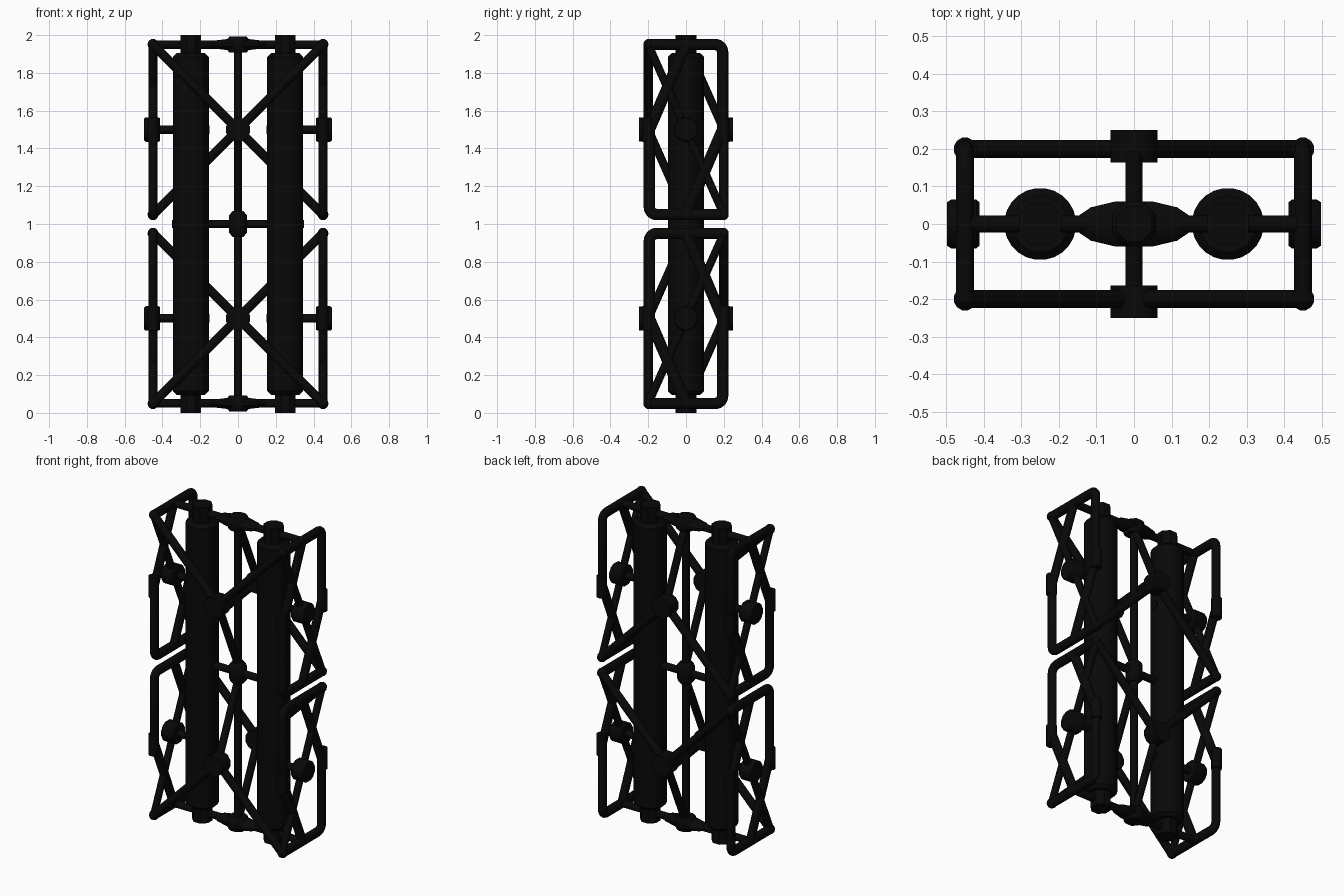
import bpy, bmesh, math
from mathutils import Vector

if "Cube" in bpy.data.objects:
    bpy.data.objects.remove(bpy.data.objects["Cube"])

black = bpy.data.materials.new("matte_black")
black.diffuse_color = (0.0025, 0.0025, 0.0025, 1)
black.use_nodes = True
black.node_tree.nodes["Principled BSDF"].inputs["Base Color"].default_value = black.diffuse_color


def finish(name, bm):
    me = bpy.data.meshes.new(name)
    bmesh.ops.recalc_face_normals(bm, faces=bm.faces)
    bm.to_mesh(me)
    bm.free()
    me.materials.append(black)
    ob = bpy.data.objects.new(name, me)
    bpy.context.collection.objects.link(ob)
    bpy.ops.object.select_all(action='DESELECT')
    ob.select_set(True)
    bpy.context.view_layer.objects.active = ob
    bpy.ops.object.shade_smooth_by_angle(angle=math.radians(40))
    return ob


def skin(name, rings):
    """Join rings of points into a capped tube."""
    bm = bmesh.new()
    rings = [[bm.verts.new(p) for p in ring] for ring in rings]
    n = len(rings[0])
    for a, b in zip(rings, rings[1:]):
        for i in range(n):
            j = (i + 1) % n
            bm.faces.new((a[i], a[j], b[j], b[i]))
    bm.faces.new(rings[0])
    bm.faces.new(rings[-1])
    return finish(name, bm)


def lathe(name, center, axis, profile, sides=16, squash=(1, 1, 1)):
    """Spin (offset, radius) pairs around an axis through center."""
    rot = Vector(axis).to_track_quat('Z', 'Y')
    rings = []
    for h, r in profile:
        ring = []
        for i in range(sides):
            a = 2 * math.pi * (i + 0.5) / sides
            p = rot @ Vector((r * math.cos(a), r * math.sin(a), h))
            ring.append(Vector([c * k for c, k in zip(p, squash)]) + Vector(center))
        rings.append(ring)
    return skin(name, rings)


def tube(name, a, b, r=0.023):
    a, b = Vector(a), Vector(b)
    return lathe(name, a, b - a, [(0, r), ((b - a).length, r)], 12)


def ball(name, p, r=0.03):
    prof = [(-r * math.cos(math.pi * k / 8), max(r * math.sin(math.pi * k / 8), 0.002))
            for k in range(9)]
    lathe(name, p, (0, 0, 1), prof, 12)


def bent_pipe(name, x, path, rx, rp, sides=12):
    """Sweep an oval along a path of (y, z) points in the plane at x."""
    pts = [Vector((x, y, z)) for y, z in path]
    rings = []
    for k, p in enumerate(pts):
        d0 = (p - pts[k - 1]).normalized() if k else (pts[1] - p).normalized()
        d1 = (pts[k + 1] - p).normalized() if k < len(pts) - 1 else d0
        t = (d0 + d1).normalized()
        side = t.cross(Vector((1, 0, 0))) * (rp / max(t.dot(d0), 0.5))
        rings.append([p + side * math.cos(a) + Vector((rx * math.sin(a), 0, 0))
                      for a in (2 * math.pi * i / sides for i in range(sides))])
    skin(name, rings)


# Twin tanks with chamfered shoulders and end necks
for s in (-1, 1):
    x = 0.25 * s
    lathe("tank", (x, 0, 1), (0, 0, 1),
          [(-0.905, 0.075), (-0.885, 0.096), (0.885, 0.096), (0.905, 0.075)], 24)
    lathe("tank_neck", (x, 0, 1), (0, 0, 1), [(-1, 0.06), (1, 0.06)], 8)

# Central spine and middle cross bar
tube("spine", (0, 0, 0.05), (0, 0, 1.95))
tube("middle_bar", (-0.35, 0, 1), (0.35, 0, 1))
lathe("middle_hub", (0, 0, 1), (0, 0, 1),
      [(-0.07, 0.03), (-0.045, 0.052), (0.045, 0.052), (0.07, 0.03)], 8)

# Two mirrored frame modules
for up in (1, -1):
    def P(x, y, z):
        return (x, y, 1 + up * z)

    top, mid, low = 0.95, 0.5, 0.05

    # End bar, tapered end hub and its thicker core
    tube("end_bar", P(-0.45, 0, top), P(0.45, 0, top))
    lathe("end_hub", P(0, 0, top), (1, 0, 0),
          [(-0.145, 0.025), (-0.115, 0.046), (-0.05, 0.062),
           (0.05, 0.062), (0.115, 0.046), (0.145, 0.025)], 12, (1, 1, 0.5))
    lathe("end_hub_core", P(0, 0, top), (0, 0, 1),
          [(-0.042, 0.05), (-0.025, 0.065), (0.025, 0.065), (0.042, 0.05)], 8)

    # Front and back joint blocks
    for s in (-1, 1):
        lathe("face_joint", P(0, 0.207 * s, mid), (0, s, 0),
              [(-0.043, 0.065), (0.043, 0.065)], 12)
    # Inner braces between the joint blocks and the spine
    tube("inner_brace", P(0, -0.2, mid), P(0, 0, low))
    tube("inner_brace", P(0, 0.2, mid), P(0, 0, top))

    for s in (-1, 1):
        x = 0.45 * s
        # Side joint block and its bar to the tank
        lathe("side_joint", P(0.455 * s, 0, mid), (s, 0, 0),
              [(-0.043, 0.06), (-0.035, 0.067), (0.033, 0.067), (0.043, 0.06)], 12)
        tube("side_bar", P(0.15 * s, 0, mid), P(x, 0, mid))
        # Bent side pipe: rail, rounded corner, half post, leaning strut
        for d, end, tip in ((-1, low, top), (1, top, low)):
            y, f = 0.194 * d, 0.04
            v = 1 if end == low else -1
            path = [(-0.2 * d, end)]
            for k in range(7):
                a = math.pi / 2 * k / 6
                path.append((y - d * f * (1 - math.sin(a)),
                             end + v * f * (1 - math.cos(a))))
            path += [(y, mid), (0, tip)]
            bent_pipe("side_frame", x, [(q, 1 + up * z) for q, z in path],
                      0.024, 0.03)
            lathe("post_collar", P(x, 0.2 * d, mid), (0, 0, 1),
                  [(-0.065, 0.031), (0.065, 0.031)], 12)
            # Open corner with its face diagonal and inner side brace
            ball("corner", P(x, 0.197 * d, tip))
            tube("face_diagonal", P(x, 0.2 * d, tip), P(0, 0.2 * d, mid), 0.025)
            tube("side_brace", P(x, 0.2 * d, tip), P(x, 0, mid), 0.022)
